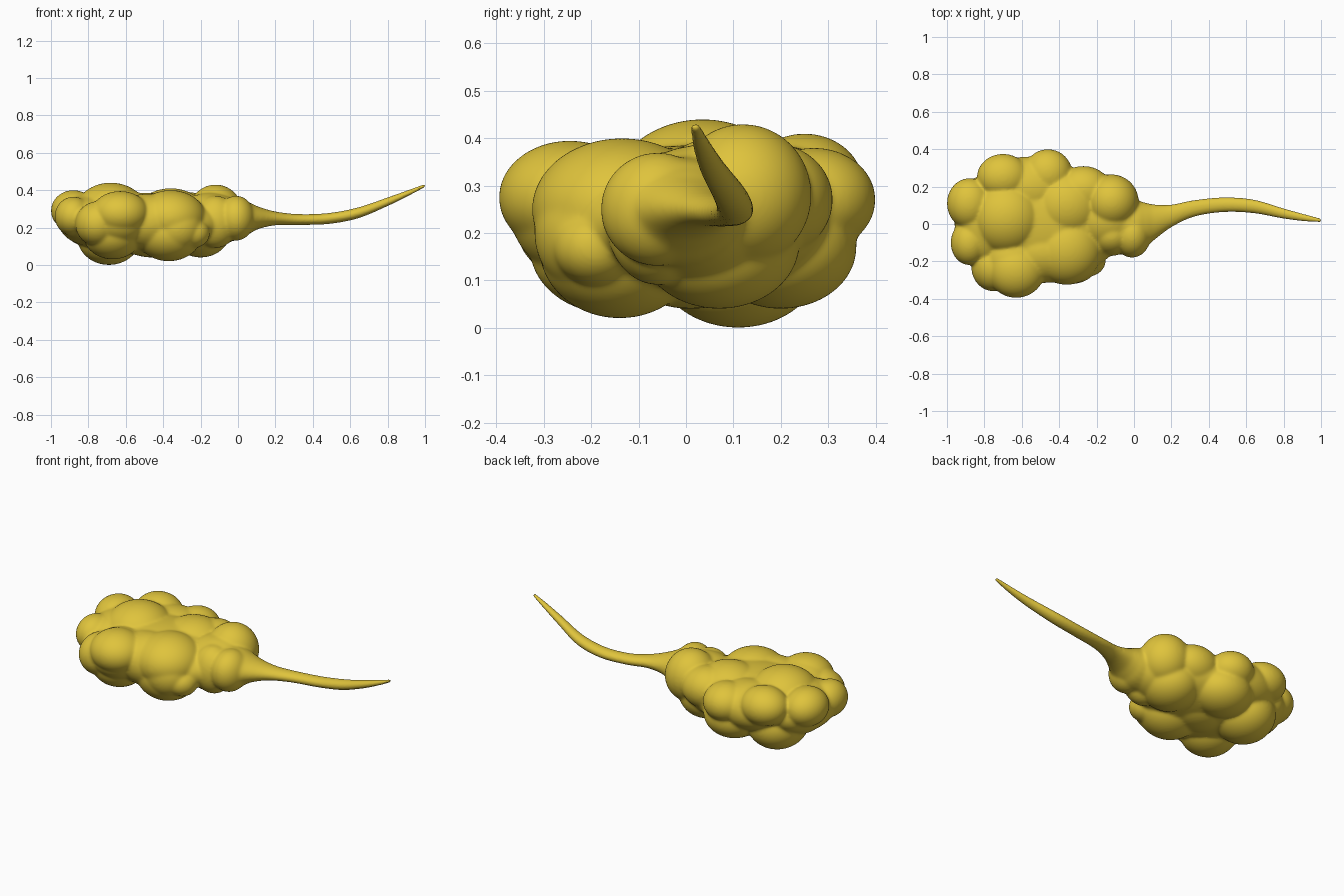
import bpy, bmesh, math
from mathutils import Vector, Matrix

old = bpy.data.objects.get("Cube")
if old:
    bpy.data.objects.remove(old, do_unlink=True)

# One mustard colour for the whole skin
mustard = bpy.data.materials.new("mustard yellow")
mustard.use_nodes = True
colour = (0.74, 0.55, 0.045, 1)
mustard.diffuse_color = colour
mustard.node_tree.nodes["Principled BSDF"].inputs["Base Color"].default_value = colour

# Rounded lumps: centre x, y, z, then radius along x, y and z
UPPER_LUMPS = [
    (-.68, .035, .27, .20, .20, .17),
    (-.36, .10, .25, .20, .19, .16),
    (-.36, -.135, .25, .19, .19, .15),
    (-.12, .12, .28, .145, .145, .15),
    (-.70, .25, .30, .14, .125, .11),
    (-.46, .27, .27, .13, .13, .11),
    (-.27, .18, .27, .15, .13, .12),
    (-.88, .11, .29, .12, .135, .11),
    (-.88, -.10, .26, .10, .12, .105),
    (-.63, -.245, .275, .155, .15, .12),
    (-.64, -.20, .24, .17, .17, .14),
    (-.01, -.06, .25, .10, .12, .12),
]
LOWER_LUMPS = [
    (-.69, .11, .15, .17, .18, .15),
    (-.46, .20, .17, .17, .16, .13),
    (-.37, -.14, .17, .18, .17, .15),
    (-.20, .07, .18, .16, .17, .14),
    (-.67, -.16, .17, .16, .17, .14),
    (-.75, -.23, .22, .12, .13, .12),
    (-.33, -.20, .20, .14, .12, .13),
    (-.24, -.19, .17, .09, .09, .08),
    (-.80, .06, .22, .14, .16, .12),
    (-.12, -.06, .23, .12, .11, .14),
    (-.46, .01, .18, .20, .18, .14),
]

# Broad inner masses that fill the valleys between the lumps
CORES = [
    (-.50, .01, .22, .46, .31, .165),
    (-.80, .02, .24, .16, .24, .135),
    (-.57, .19, .25, .23, .17, .135),
    (-.48, -.15, .23, .23, .165, .15),
    (-.15, .03, .24, .19, .17, .145),
]

# Tail stations: x, y, z, then half width and half height
TAIL = [
    (-.16, .01, .24, .15, .13),
    (.0, -.01, .245, .14, .112),
    (.06, -.005, .25, .12, .085),
    (.11, .01, .252, .095, .060),
    (.20, .043, .249, .061, .037),
    (.32, .083, .243, .044, .029),
    (.48, .103, .248, .039, .029),
    (.64, .094, .278, .036, .029),
    (.80, .056, .338, .027, .023),
    (.92, .032, .389, .018, .015),
    (1.0, .02, .425, .009, .008),
]


def smooth_path(stations, steps):
    """Catmull-Rom samples through the stations."""
    pts = [Vector(s) for s in stations]
    pts = [2 * pts[0] - pts[1]] + pts + [2 * pts[-1] - pts[-2]]
    for a, b, c, d in zip(pts, pts[1:], pts[2:], pts[3:]):
        for i in range(steps):
            t = i / steps
            yield 0.5 * (2 * b + (c - a) * t + (2 * a - 5 * b + 4 * c - d) * t * t
                         + (3 * b - a - 3 * c + d) * t ** 3)
    yield pts[-2]


def add_lump(bm, x, y, z, rx, ry, rz):
    place = Matrix.Translation((x, y, z)) @ Matrix.Diagonal((rx, ry, rz, 1))
    bmesh.ops.create_icosphere(bm, subdivisions=5, radius=1, matrix=place)


def add_tail(bm, sides=24):
    rings = []
    for x, y, z, wide, high in smooth_path(TAIL, 6):
        turns = [math.tau * i / sides for i in range(sides)]
        rings.append([bm.verts.new((x, y + wide * math.cos(a), z + high * math.sin(a)))
                      for a in turns])
    for lower, upper in zip(rings, rings[1:]):
        for i in range(sides):
            j = (i + 1) % sides
            bm.faces.new((lower[i], lower[j], upper[j], upper[i]))
    bm.faces.new(rings[0][::-1])
    bm.faces.new(rings[-1])


# Lumpy body and tail
bm = bmesh.new()
for lump in UPPER_LUMPS + LOWER_LUMPS + CORES:
    add_lump(bm, *lump)
add_tail(bm)
bmesh.ops.recalc_face_normals(bm, faces=bm.faces)
mesh = bpy.data.meshes.new("lumpy_body_with_tail")
bm.to_mesh(mesh)
bm.free()
body = bpy.data.objects.new("lumpy_body_with_tail", mesh)
bpy.context.collection.objects.link(body)
mesh.materials.append(mustard)

# Fuse everything into one skin
bpy.ops.object.select_all(action="DESELECT")
body.select_set(True)
bpy.context.view_layer.objects.active = body
fuse = body.modifiers.new("fuse", "REMESH")
fuse.mode = "VOXEL"
fuse.voxel_size = 0.006
bpy.ops.object.modifier_apply(modifier=fuse.name)

# Soften the creases, sparing the thin tail
soft = body.vertex_groups.new(name="soft")
for v in body.data.vertices:
    soft.add([v.index], max(0.08, min(1, (0.28 - v.co.x) / 0.15)), "REPLACE")
relax = body.modifiers.new("relax", "SMOOTH")
relax.factor = 0.5
relax.iterations = 30
relax.vertex_group = soft.name
bpy.ops.object.shade_smooth()
